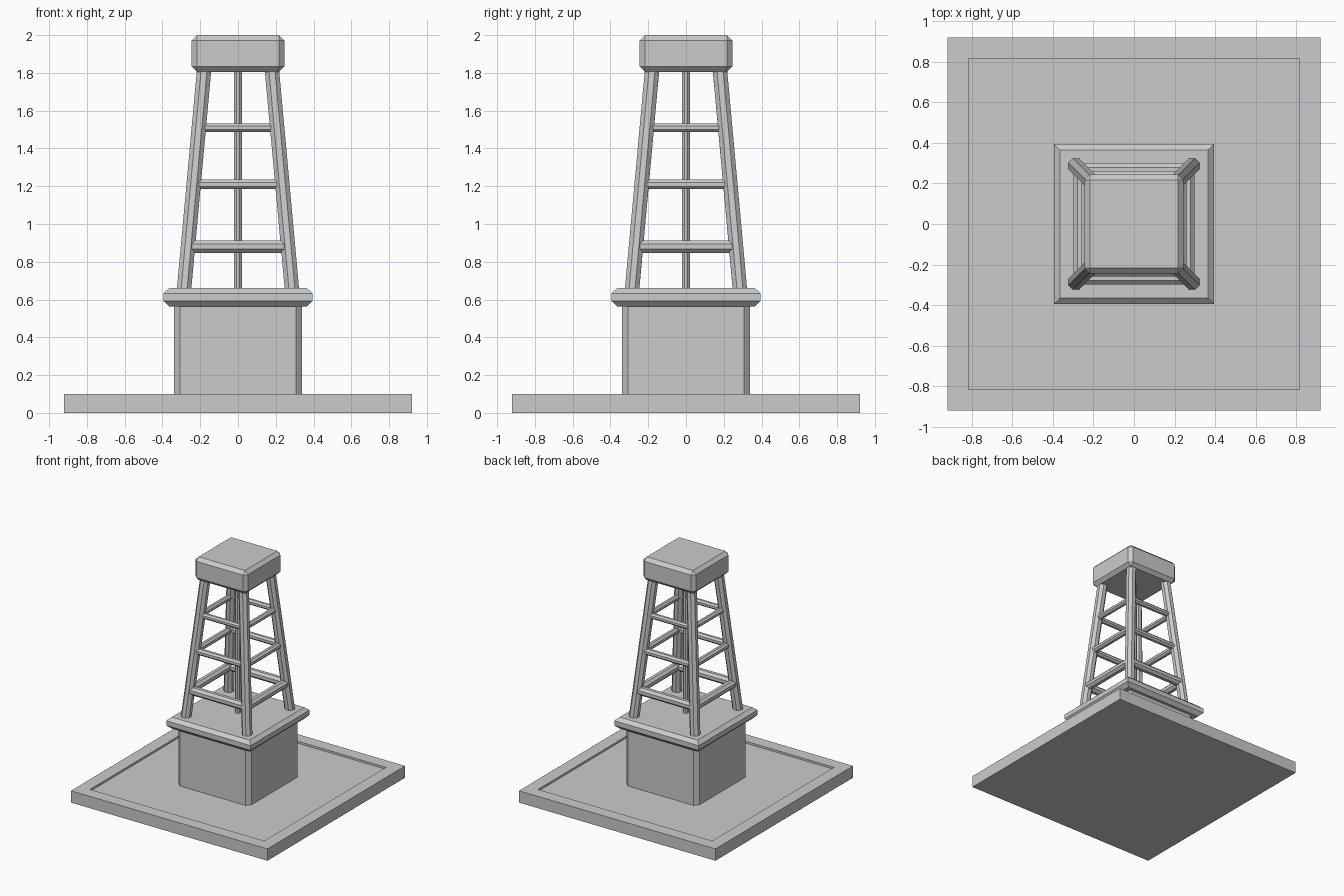
import bpy, bmesh, math
from mathutils import Vector, Matrix

default = bpy.data.objects.get("Cube")
if default:
    bpy.data.objects.remove(default, do_unlink=True)

GREY = (0.6, 0.6, 0.6, 1.0)
grey = bpy.data.materials.new("plain grey")
grey.use_nodes = True
grey.diffuse_color = GREY
grey.node_tree.nodes["Principled BSDF"].inputs["Base Color"].default_value = GREY


def finish(name, bm):
    bmesh.ops.recalc_face_normals(bm, faces=bm.faces)
    mesh = bpy.data.meshes.new(name)
    bm.to_mesh(mesh)
    bm.free()
    mesh.materials.append(grey)
    obj = bpy.data.objects.new(name, mesh)
    bpy.context.collection.objects.link(obj)
    return obj


def block(name, half, z0, z1, bevel=0.0, pick=lambda e: True):
    """Square block; bevels the edges chosen by pick."""
    bm = bmesh.new()
    size = Matrix.Diagonal((2 * half, 2 * half, z1 - z0, 1))
    bmesh.ops.create_cube(bm, size=1, matrix=Matrix.Translation((0, 0, (z0 + z1) / 2)) @ size)
    if bevel:
        bmesh.ops.bevel(bm, geom=[e for e in bm.edges if pick(e)], offset=bevel,
                        segments=1, affect='EDGES')
    return finish(name, bm)


def is_vertical(edge):
    a, b = edge.verts
    return abs(a.co.z - b.co.z) > 0.01


def square_stack(name, rings):
    """Stack of square rings given as (half width, height), closed at both ends."""
    bm = bmesh.new()
    loops = [[bm.verts.new((sx * h, sy * h, z))
              for sx, sy in ((-1, -1), (1, -1), (1, 1), (-1, 1))] for h, z in rings]
    for low, high in zip(loops, loops[1:]):
        for i in range(4):
            j = (i + 1) % 4
            bm.faces.new((low[i], low[j], high[j], high[i]))
    bm.faces.new(loops[0][::-1])
    bm.faces.new(loops[-1])
    return finish(name, bm)


def rod(name, start, end, apothem):
    """Eight-sided rod with flats facing the main axes."""
    a, b = Vector(start), Vector(end)
    axis = (b - a).normalized()
    ref = Vector((0, 1, 0)) if abs(axis.z) > 0.7 else Vector((0, 0, 1))
    side = ref.cross(axis).normalized()
    up = axis.cross(side)
    radius = apothem / math.cos(math.pi / 8)
    bm = bmesh.new()
    ends = []
    for p in (a, b):
        angles = [(i + 0.5) * math.pi / 4 for i in range(8)]
        ends.append([bm.verts.new(p + radius * (math.cos(t) * side + math.sin(t) * up))
                     for t in angles])
    for i in range(8):
        j = (i + 1) % 8
        bm.faces.new((ends[0][i], ends[0][j], ends[1][j], ends[1][i]))
    bm.faces.new(ends[0][::-1])
    bm.faces.new(ends[1])
    return finish(name, bm)


# Ground slab with a shallow sunken panel
square_stack("ground_slab", [(0.92, 0), (0.92, 0.1), (0.815, 0.1), (0.815, 0.083)])

# Pedestal with chamfered corners and its ledge
block("pedestal", 0.34, 0.08, 0.57, 0.033, is_vertical)
square_stack("pedestal_ledge", [(0.365, 0.563), (0.395, 0.593), (0.395, 0.633), (0.365, 0.66)])

# Leaning legs
LEG_LOW, LEG_HIGH = 0.64, 1.83


def leg_offset(z):
    return 0.285 - 0.105 * (z - 0.66) / 1.15


CORNERS = {"front_right": (-1, -1), "front_left": (1, -1),
           "back_left": (1, 1), "back_right": (-1, 1)}
for label, (sx, sy) in CORNERS.items():
    low, high = leg_offset(LEG_LOW), leg_offset(LEG_HIGH)
    rod(label + "_leg", (sx * low, sy * low, LEG_LOW), (sx * high, sy * high, LEG_HIGH), 0.038)

# Cross bars on all four sides, thinner towards the top
for level, z, thick in (("lower", 0.88, 0.033), ("middle", 1.21, 0.025), ("upper", 1.51, 0.022)):
    d = leg_offset(z)
    for side, s in (("front", -1), ("back", 1)):
        rod(f"{level}_{side}_bar", (-d, s * d, z), (d, s * d, z), thick)
    for side, s in (("right", -1), ("left", 1)):
        rod(f"{level}_{side}_bar", (s * d, -d, z), (s * d, d, z), thick)

# Central pipe
rod("central_pipe", (0, 0, LEG_LOW), (0, 0, LEG_HIGH), 0.022)

# Chamfered head block
block("head_block", 0.245, 1.805, 2.0, 0.028)
